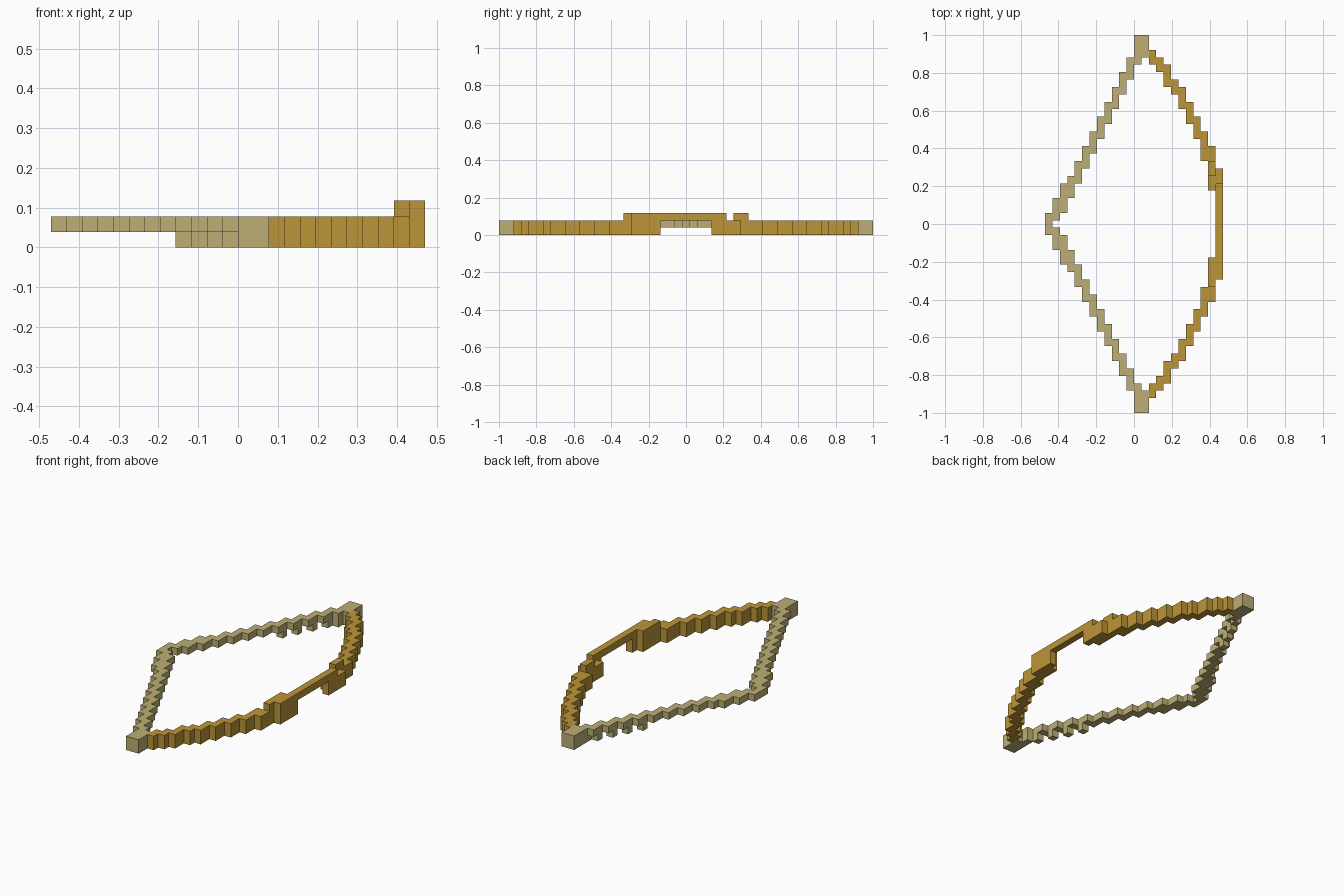
import bpy, bmesh
from mathutils import Matrix, Vector

cube = bpy.data.objects.get("Cube")
if cube:
    bpy.data.objects.remove(cube, do_unlink=True)

U = 2 / 51  # edge of one block


def material(name, rgb):
    m = bpy.data.materials.new(name)
    m.use_nodes = True
    m.diffuse_color = (*rgb, 1)
    m.node_tree.nodes["Principled BSDF"].inputs["Base Color"].default_value = (*rgb, 1)
    return m


TAN = material("pale tan", (0.51, 0.43, 0.18))
WOOD = material("golden wood", (0.50, 0.30, 0.04))


def build(name, boxes, mat):
    """Make one object from boxes given as (x0, x1, y0, y1, z0, z1) in blocks."""
    bm = bmesh.new()
    for x0, x1, y0, y1, z0, z1 in boxes:
        centre = Vector((x0 + x1, y0 + y1, z0 + z1)) * U / 2
        size = Vector((x1 - x0, y1 - y0, z1 - z0)) * U
        bmesh.ops.create_cube(bm, size=1, matrix=Matrix.Translation(centre) @ Matrix.Diagonal((*size, 1)))
    mesh = bpy.data.meshes.new(name)
    bm.to_mesh(mesh)
    bm.free()
    mesh.materials.append(mat)
    obj = bpy.data.objects.new(name, mesh)
    bpy.context.collection.objects.link(obj)
    return obj


def flip(boxes):
    return [(a, b, -d, -c, e, f) for a, b, c, d, e, f in boxes]


# Tips where string and limbs meet
tip = [(0, 1, 21.5, 25.5, 0, 2), (1, 2, 22.5, 25.5, 0, 2)]

# Half of the string: a staircase that moves two blocks per column
string = [(-i, 1 - i, 21.5 - 2 * i, 24.5 - 2 * i, 1, 2) for i in range(1, 10)]
string += [(-10, -9, 1.5, 5.5, 1, 2), (-11, -10, 0.5, 3.5, 1, 2)]

# Small blocks hanging beneath the string near the tip
hangers = [(-i, 1 - i, 22.5 - 2 * i, 23.5 - 2 * i, 0, 1) for i in range(1, 5)]

# Half of the curved limb, one column after another
spans = [(21.5, 23.5), (20.5, 22.5), (18.5, 21.5), (17.5, 19.5), (15.5, 18.5),
         (13.5, 16.5), (11.5, 14.5), (8.5, 12.5), (4.5, 10.5)]
limb = [(x, x + 1, a, b, 0, 2) for x, (a, b) in enumerate(spans, 2)]
limb.append((11, 12, 3.5, 7.5, 0, 2))

for side, turn in (("back", list), ("front", flip)):
    build(side + "_tip", turn(tip), TAN)
    build(side + "_string", turn(string), TAN)
    build(side + "_string_hangers", turn(hangers), TAN)
    build(side + "_limb", turn(limb), WOOD)

# Middle of the string and the raised grip
build("string_middle", [(-12, -11, -1.5, 1.5, 1, 2)], TAN)
build("grip", [(11, 12, -7.5, 5.5, 2, 3)], WOOD)
build("grip_blocks", [(10, 11, -8.5, -4.5, 2, 3), (10, 11, 6.5, 8.5, 2, 3)], WOOD)
